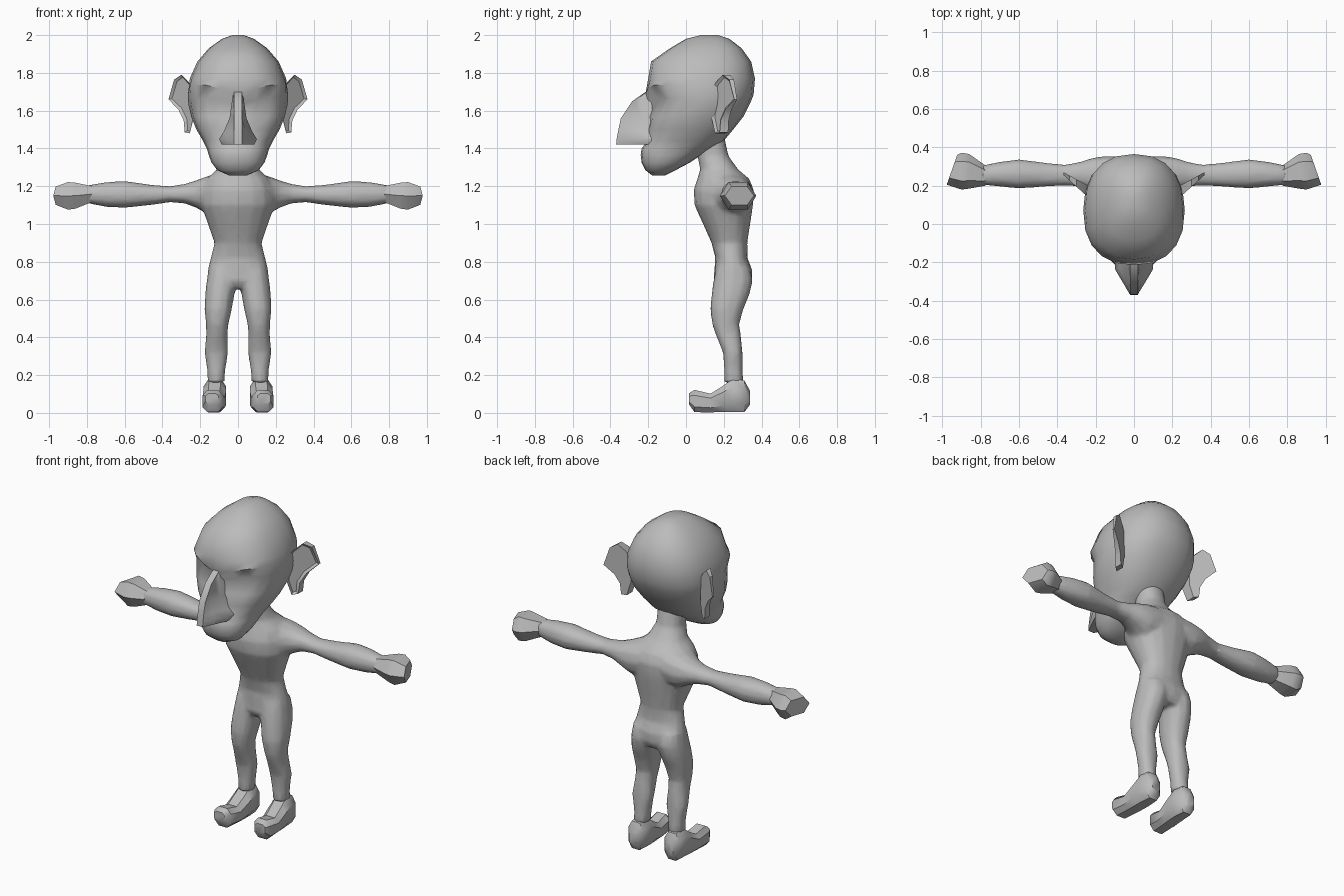
import bpy, bmesh, math

skin = bpy.data.materials.new("grey skin")
skin.diffuse_color = (0.5, 0.5, 0.5, 1)


def ring(bm, axis, t, a0, a1, b0, b1, n, p, fwd):
    """Superellipse cross-section; a and b are the two other axes in order."""
    out = []
    for i in range(n):
        ang = 2 * math.pi * (i + 0.5 * (not fwd)) / n
        s, c = math.sin(ang), -math.cos(ang)
        s = math.copysign(abs(s) ** p, s)
        c = math.copysign(abs(c) ** p, c)
        a = (a0 + a1) / 2 + s * (a1 - a0) / 2
        b = (b0 + b1) / 2 + c * (b1 - b0) / 2
        co = {"x": (t, a, b), "y": (a, t, b), "z": (a, b, t)}[axis]
        out.append(bm.verts.new(co))
    return out


def skin_rings(bm, rings):
    faces = [bm.faces.new(rings[0]), bm.faces.new(rings[-1])]
    for r, q in zip(rings, rings[1:]):
        for i in range(len(r)):
            j = (i + 1) % len(r)
            faces.append(bm.faces.new((r[i], r[j], q[j], q[i])))
    bmesh.ops.recalc_face_normals(bm, faces=faces)


def loft(bm, axis, sections, n=12, p=0.9, fwd=True):
    rings = [ring(bm, axis, *s, n, p, fwd) for s in sections]
    skin_rings(bm, rings)
    return rings


def finish(bm, name, angle=35, mirror=False):
    me = bpy.data.meshes.new(name)
    bm.to_mesh(me)
    bm.free()
    ob = bpy.data.objects.new(name, me)
    bpy.context.collection.objects.link(ob)
    me.materials.append(skin)
    bpy.ops.object.select_all(action="DESELECT")
    ob.select_set(True)
    bpy.context.view_layer.objects.active = ob
    bpy.ops.object.shade_smooth_by_angle(angle=math.radians(angle))
    if mirror:
        ob.modifiers.new("Mirror", "MIRROR")
    return ob


# Body: torso, arms and legs fused into one skin
bm = bmesh.new()
loft(bm, "z", [
    (0.66, -0.10, 0.10, 0.17, 0.33), (0.70, -0.165, 0.165, 0.145, 0.35),
    (0.76, -0.16, 0.16, 0.15, 0.35), (0.82, -0.145, 0.145, 0.155, 0.325),
    (0.90, -0.125, 0.125, 0.135, 0.325), (1.00, -0.16, 0.16, 0.09, 0.34),
    (1.10, -0.195, 0.195, 0.045, 0.355), (1.18, -0.19, 0.19, 0.04, 0.36),
    (1.24, -0.165, 0.165, 0.06, 0.335), (1.29, -0.11, 0.11, 0.075, 0.275),
    (1.36, -0.08, 0.08, 0.06, 0.225), (1.48, -0.08, 0.08, 0.05, 0.20)], 16)
for s in (1, -1):
    loft(bm, "x", [
        (0.08 * s, 0.08, 0.355, 1.05, 1.27), (0.16 * s, 0.12, 0.355, 1.05, 1.255),
        (0.22 * s, 0.17, 0.345, 1.085, 1.232), (0.28 * s, 0.195, 0.325, 1.108, 1.213),
        (0.36 * s, 0.20, 0.31, 1.115, 1.20), (0.46 * s, 0.195, 0.32, 1.10, 1.208),
        (0.60 * s, 0.185, 0.338, 1.085, 1.228), (0.70 * s, 0.195, 0.325, 1.09, 1.222),
        (0.80 * s, 0.205, 0.305, 1.11, 1.205)])
    legs = [(0.16, 0.072, 0.162, 0.20, 0.305), (0.22, 0.068, 0.162, 0.203, 0.30),
            (0.32, 0.052, 0.178, 0.195, 0.30), (0.42, 0.055, 0.168, 0.155, 0.29),
            (0.47, 0.05, 0.17, 0.138, 0.282), (0.55, 0.032, 0.178, 0.128, 0.305),
            (0.63, 0.018, 0.174, 0.135, 0.338), (0.70, 0.0, 0.166, 0.145, 0.354),
            (0.77, 0.0, 0.155, 0.16, 0.34)]
    loft(bm, "z", [(z, *sorted((a * s, b * s)), f, r) for z, a, b, f, r in legs])
body = finish(bm, "body", 80)
m = body.modifiers.new("Fuse", "REMESH")
m.mode, m.voxel_size, m.use_smooth_shade = "VOXEL", 0.012, True
m = body.modifiers.new("Soften", "SMOOTH")
m.factor, m.iterations = 0.5, 4
m = body.modifiers.new("Simplify", "DECIMATE")
m.ratio = 0.2

# Head: stacked rings, with tilted brow and sunken eyes
bm = bmesh.new()
rings = loft(bm, "z", [
    (1.258, -0.05, 0.05, -0.18, -0.11), (1.285, -0.11, 0.11, -0.215, -0.055),
    (1.325, -0.14, 0.14, -0.235, 0.02), (1.365, -0.155, 0.155, -0.24, 0.08),
    (1.40, -0.165, 0.165, -0.235, 0.14), (1.44, -0.185, 0.185, -0.205, 0.20),
    (1.50, -0.22, 0.22, -0.205, 0.25), (1.57, -0.248, 0.248, -0.205, 0.305),
    (1.635, -0.263, 0.263, -0.205, 0.338), (1.685, -0.265, 0.265, -0.215, 0.358),
    (1.77, -0.255, 0.255, -0.20, 0.365), (1.86, -0.215, 0.215, -0.185, 0.345),
    (1.93, -0.155, 0.155, -0.085, 0.295), (1.98, -0.085, 0.085, 0.0, 0.23),
    (2.0, -0.03, 0.03, 0.08, 0.17)], 20, 0.85)
for k, depth, lift in ((7, 0.02, 0), (8, 0.055, 0.03), (9, 0.0, 0.05)):
    for v in rings[k]:
        if v.co.y < 0.0:
            side = min(1, abs(v.co.x) / 0.15)
            v.co.z += lift * side
            if abs(v.co.x) > 0.03:
                v.co.y += depth * (1 if abs(v.co.x) < 0.2 else 0.4)
finish(bm, "head", 50)

# Nose: wedge widening down to the nostrils
bm = bmesh.new()
nose = []
for z, tip, w in ((1.70, -0.213, 0.022), (1.65, -0.285, 0.032), (1.56, -0.345, 0.045),
                  (1.49, -0.36, 0.075), (1.45, -0.367, 0.10), (1.42, -0.37, 0.085)):
    side = max(-0.235, tip + 0.03)
    pts = [(-w, -0.10), (-w, side), (-w * 0.55, (side + tip) / 2 - 0.01), (-0.02, tip),
           (0.02, tip), (w * 0.55, (side + tip) / 2 - 0.01), (w, side), (w, -0.10)]
    nose.append([bm.verts.new((x, y, z)) for x, y in pts])
skin_rings(bm, nose)
finish(bm, "nose", 45)

# Ears: outline plates that sweep back and thin toward the rim
bm = bmesh.new()
outline = [(0.235, 1.71), (0.26, 1.75), (0.30, 1.79), (0.338, 1.765), (0.368, 1.66),
           (0.315, 1.605), (0.288, 1.55), (0.282, 1.485), (0.255, 1.48), (0.235, 1.56)]
front = [bm.verts.new((x, 0.14 + (x - 0.24) * 0.9, z)) for x, z in outline]
back = [bm.verts.new((x, 0.20 + (x - 0.24) * 0.55, z)) for x, z in outline]
skin_rings(bm, [front, back])
face = next(f for f in bm.faces if len(f.verts) == 10 and front[0] in f.verts)
bmesh.ops.inset_region(bm, faces=[face], thickness=0.014, depth=-0.012)
finish(bm, "ear", 30, True)

# Hands: blocky fists with a slanted end
bm = bmesh.new()
rings = loft(bm, "x", [
    (0.775, 0.20, 0.305, 1.11, 1.207), (0.86, 0.185, 0.365, 1.072, 1.228),
    (0.90, 0.18, 0.372, 1.066, 1.232), (0.955, 0.205, 0.36, 1.095, 1.205)], 6, 0.9, False)
for v in rings[-1]:
    v.co.x += 0.35 * (0.27 - v.co.y)
finish(bm, "hand", 35, True)

# Feet: rounded heel, flat sole and upturned toe
bm = bmesh.new()
rings = loft(bm, "y", [
    (0.338, 0.10, 0.15, 0.04, 0.12), (0.31, 0.07, 0.175, 0.0, 0.175),
    (0.25, 0.06, 0.185, 0.0, 0.19), (0.20, 0.06, 0.188, 0.0, 0.15),
    (0.13, 0.068, 0.188, 0.0, 0.105), (0.045, 0.075, 0.192, 0.0, 0.125),
    (0.015, 0.10, 0.175, 0.045, 0.105)], 8, 0.75, False)
finish(bm, "foot", 40, True)
